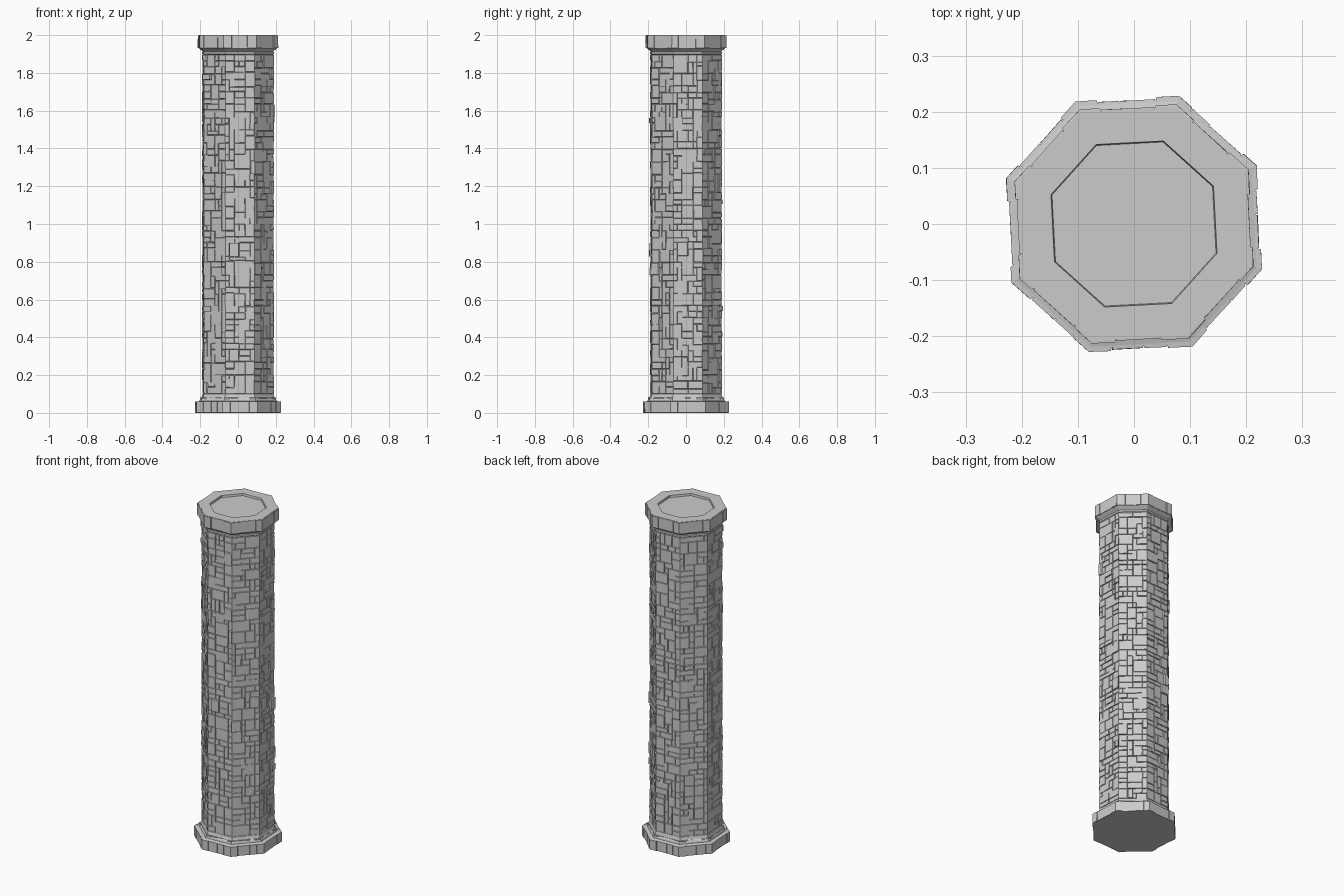
import bpy, bmesh, math, random

if "Cube" in bpy.data.objects:
    bpy.data.objects.remove(bpy.data.objects["Cube"])

random.seed(7)
TURN = math.radians(25.5)          # angle of the first octagon corner
HALF = math.pi / 8
C = math.cos(HALF)


def finish(bm, name):
    bmesh.ops.recalc_face_normals(bm, faces=bm.faces)
    me = bpy.data.meshes.new(name)
    bm.to_mesh(me)
    bm.free()
    ob = bpy.data.objects.new(name, me)
    bpy.context.collection.objects.link(ob)
    return ob


def octagon_stack(name, profile):
    """Loft octagons through (corner radius, z) pairs and close both ends."""
    bm = bmesh.new()
    rings = []
    for r, z in profile:
        rings.append([bm.verts.new((r * math.cos(TURN + i * 2 * HALF),
                                    r * math.sin(TURN + i * 2 * HALF), z)) for i in range(8)])
    for a, b in zip(rings, rings[1:]):
        for i in range(8):
            j = (i + 1) % 8
            bm.faces.new((a[i], a[j], b[j], b[i]))
    bm.faces.new(rings[0][::-1])
    bm.faces.new(rings[-1])
    return finish(bm, name)


def on_face(side, f, r, z):
    """Point on an octagon side; f runs -1..1 from corner to corner."""
    a = TURN + HALF + side * 2 * HALF
    d, u = r * C, f * r * C * math.tan(HALF)
    return (d * math.cos(a) - u * math.sin(a), d * math.sin(a) + u * math.cos(a), z)


def stone(bm, side, f0, f1, z0, z1, r_in, r_out, taper=0.0015, jit=0.001):
    """Slightly tapered block standing proud of one octagon side."""
    tf = taper / (r_in * C * math.tan(HALF))
    back = [(f0, z0), (f1, z0), (f1, z1), (f0, z1)]
    front = [(max(f0, -1) + (tf if f0 > -0.99 else 0), z0 + taper),
             (f1 - (tf if f1 < 0.99 else 0), z0 + taper),
             (f1 - (tf if f1 < 0.99 else 0), z1 - taper),
             (f0 + (tf if f0 > -0.99 else 0), z1 - taper)]
    b = [bm.verts.new(on_face(side, f, r_in, z)) for f, z in back]
    t = [bm.verts.new(on_face(side, f, r_out + random.uniform(-jit, jit), z)) for f, z in front]
    bm.faces.new(t)
    bm.faces.new(b[::-1])
    for i in range(4):
        j = (i + 1) % 4
        bm.faces.new((b[i], b[j], t[j], t[i]))


# Solid pillar core with plinth, moulding, neck and sunken top
octagon_stack("pillar_core", [
    (0.236, 0), (0.236, 0.058), (0.216, 0.063), (0.214, 0.072), (0.204, 0.085),
    (0.2, 0.1), (0.195, 0.102), (0.195, 1.895), (0.202, 1.9), (0.202, 1.91),
    (0.197, 1.913), (0.21, 1.923), (0.219, 1.93), (0.221, 2.0), (0.157, 2.0),
    (0.155, 1.988)])

# Irregular shaft masonry: rectangles of 1-3 by 1-2 cells packed on every side
bm = bmesh.new()
COLS, ROWS, Z0, Z1 = 6, 54, 0.1, 1.897
for side in range(8):
    used = set()
    edges = [-1 + 2 * (c + (random.uniform(-.2, .2) if 0 < c < COLS else 0)) / COLS
             for c in range(COLS + 1)]
    lines = [Z0 + (Z1 - Z0) * (k + (random.uniform(-.2, .2) if 0 < k < ROWS else 0)) / ROWS
             for k in range(ROWS + 1)]
    for row in range(ROWS):
        for col in range(COLS):
            if (row, col) in used:
                continue
            want = random.choice((1, 2, 2, 3))
            wide = 1
            while wide < want and col + wide < COLS and (row, col + wide) not in used:
                wide += 1
            high = 2 if random.random() < 0.35 and row + 1 < ROWS else 1
            used.update((row + h, col + w) for h in range(high) for w in range(wide))
            gap = random.choice((0, 0.0005, 0.001, 0.0015))
            gf = gap / 0.076
            f0, f1 = edges[col], edges[col + wide]
            r_out = random.choice((0.1985, 0.2, 0.2, 0.201, 0.2025))
            if random.random() < 0.02:
                r_out = 0.207
            stone(bm, side, f0 + (gf if col else 0), f1 - (gf if col + wide < COLS else 0),
                  lines[row] + gap, lines[row + high] - gap, 0.194, r_out)
finish(bm, "shaft_stones")


def course(name, z0, z1, r_in, r_out, splits, spread):
    """One ring of blocks; corner blocks stand proud of the middle ones."""
    bm = bmesh.new()
    for side in range(8):
        cuts = [-1] + [s + random.uniform(-.1, .1) for s in splits] + [1]
        for i, (f0, f1) in enumerate(zip(cuts, cuts[1:])):
            mid = 0 < i < len(cuts) - 2
            r = r_out - (random.uniform(0.3, 1) * spread if mid else 0)
            stone(bm, side, f0, f1, z0, z1, r_in, r, 0.001, 0.0006)
    finish(bm, name)


# Plinth blocks, small moulding stones, neck band and cap blocks
course("plinth_blocks", 0.0, 0.06, 0.232, 0.242, (-0.6, 0.1, 0.6), 0.004)
course("moulding_stones", 0.068, 0.082, 0.2, 0.212, (-0.6, -0.2, 0.2, 0.6), 0.005)
course("cap_blocks", 1.93, 1.999, 0.215, 0.226, (-0.55, 0.5), 0.004)
